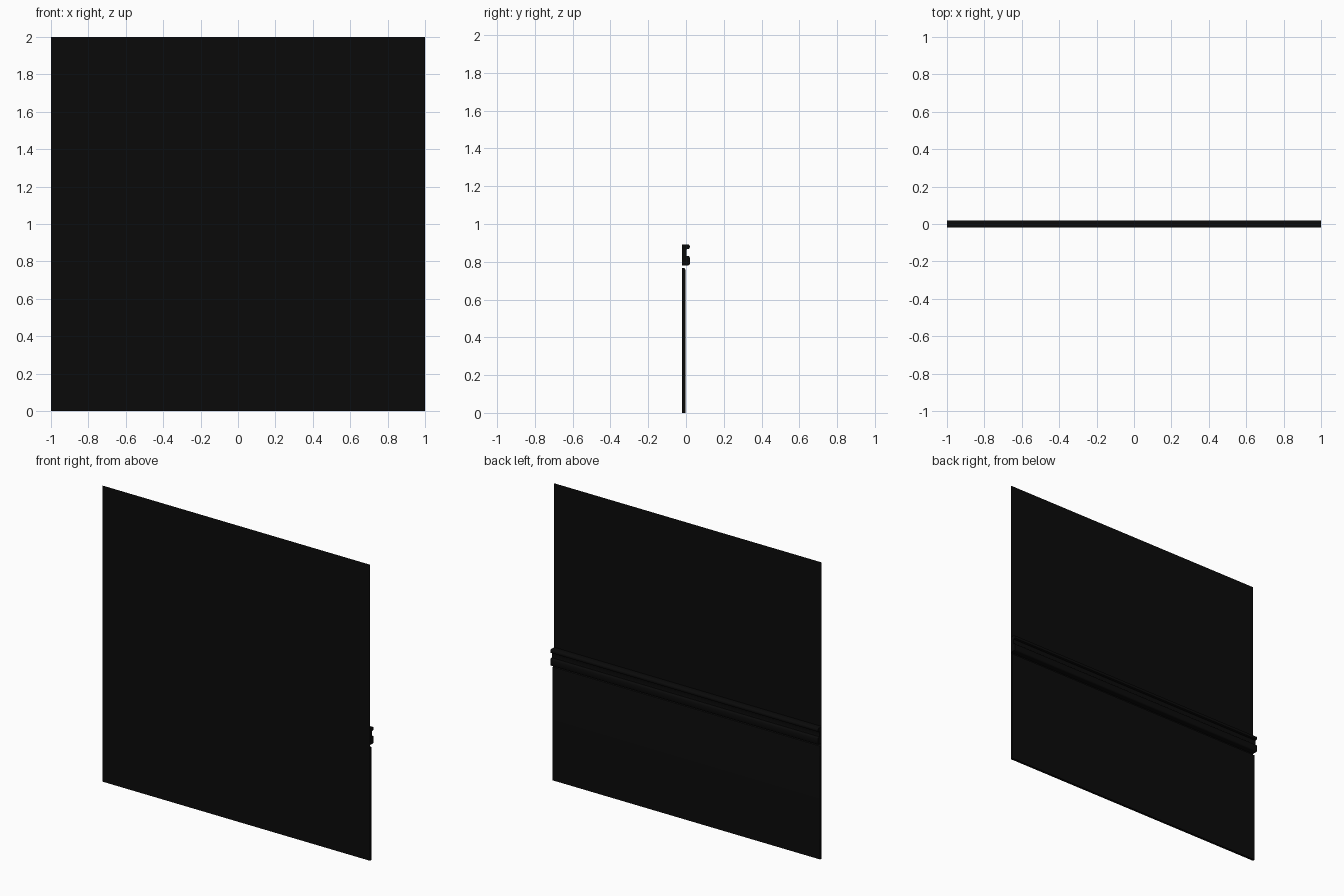
import bpy, bmesh

if "Cube" in bpy.data.objects:
    bpy.data.objects.remove(bpy.data.objects["Cube"])

BACK = -0.02  # plane of the wall

dark = bpy.data.materials.new("dark_paint")
dark.diffuse_color = (0.003, 0.003, 0.003, 1)
dark.use_nodes = True
dark.node_tree.nodes["Principled BSDF"].inputs["Base Color"].default_value = dark.diffuse_color


def finish(name, bm):
    mesh = bpy.data.meshes.new(name)
    bm.to_mesh(mesh)
    bm.free()
    ob = bpy.data.objects.new(name, mesh)
    bpy.context.collection.objects.link(ob)
    mesh.materials.append(dark)
    return ob


def sweep(name, profile):
    """Run a closed (y, z) profile along the full width in x."""
    bm = bmesh.new()
    face = bm.faces.new([bm.verts.new((-1, y, z)) for y, z in profile])
    out = bmesh.ops.extrude_face_region(bm, geom=[face], use_keep_orig=True)
    moved = [v for v in out["geom"] if isinstance(v, bmesh.types.BMVert)]
    bmesh.ops.translate(bm, verts=moved, vec=(2, 0, 0))
    bmesh.ops.recalc_face_normals(bm, faces=bm.faces)
    ob = finish(name, bm)
    bpy.context.view_layer.objects.active = ob
    ob.select_set(True)
    bpy.ops.object.shade_smooth_by_angle(angle=0.7)
    ob.select_set(False)
    return ob


# Wall: a single sheet behind the trim
bm = bmesh.new()
bm.faces.new([bm.verts.new(p) for p in
              ((1, BACK, 0), (-1, BACK, 0), (-1, BACK, 2), (1, BACK, 2))])
finish("wall", bm)

# Lower panel with an eased top edge
sweep("lower_panel", [(BACK, 0), (-0.003, 0), (-0.003, 0.757),
                      (-0.005, 0.764), (-0.011, 0.768), (BACK, 0.768)])

# Chair rail: flat back with two rounded beads
sweep("chair_rail", [(BACK, 0.781), (0.012, 0.781), (0.017, 0.783), (0.02, 0.788),
                     (0.02, 0.822), (0.017, 0.828), (0.012, 0.831), (0.004, 0.831),
                     (0.003, 0.836), (0.003, 0.862), (0.005, 0.867), (0.013, 0.867),
                     (0.018, 0.870), (0.02, 0.876), (0.02, 0.883), (0.017, 0.889),
                     (0.012, 0.892), (BACK, 0.892)])
